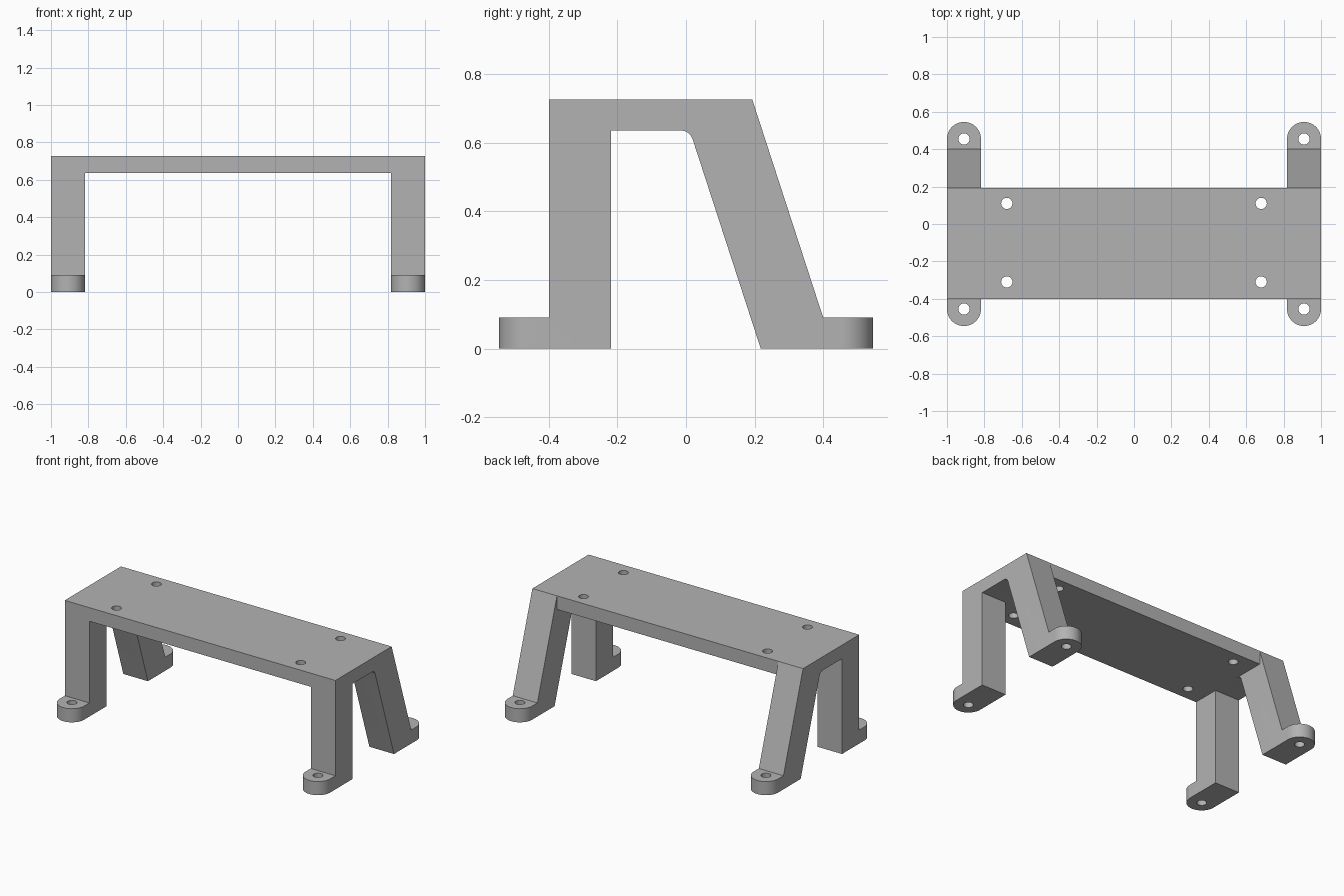
import bpy, bmesh, math
from mathutils import Vector

cube = bpy.data.objects.get("Cube")
if cube:
    bpy.data.objects.remove(cube, do_unlink=True)

T = 1 / 11               # plate and foot thickness, also the foot radius
TOP = 8 * T              # overall height
FOOT_Y = 5 * T           # distance of the foot centres from the middle
LEG_X = 1 - T            # centre line of the legs
FRONT, BACK = -0.4, 0.193

grey = bpy.data.materials.new("plain grey")
grey.use_nodes = True
grey.diffuse_color = (0.45, 0.45, 0.45, 1)
grey.node_tree.nodes["Principled BSDF"].inputs["Base Color"].default_value = grey.diffuse_color


def prism(name, points, push):
    """Extrude a closed outline along the push vector."""
    bm = bmesh.new()
    face = bm.faces.new([bm.verts.new(p) for p in points])
    moved = bmesh.ops.extrude_face_region(bm, geom=[face])["geom"]
    bmesh.ops.translate(bm, vec=push, verts=[v for v in moved if isinstance(v, bmesh.types.BMVert)])
    bmesh.ops.recalc_face_normals(bm, faces=bm.faces)
    mesh = bpy.data.meshes.new(name)
    bm.to_mesh(mesh)
    bm.free()
    mesh.materials.append(grey)
    obj = bpy.data.objects.new(name, mesh)
    bpy.context.collection.objects.link(obj)
    return obj


def arc(x, y, radius, start, end, steps, z=-0.2):
    angles = [math.radians(start + (end - start) * i / steps) for i in range(steps + 1)]
    return [(x + radius * math.cos(a), y + radius * math.sin(a), z) for a in angles]


def combine(target, other, operation):
    """Apply a boolean and discard the helper."""
    other.hide_render = True
    mod = target.modifiers.new(operation.title(), 'BOOLEAN')
    mod.operation, mod.object, mod.solver = operation, other, 'EXACT'
    bpy.context.view_layer.objects.active = target
    bpy.ops.object.modifier_apply(modifier=mod.name)
    bpy.data.objects.remove(other, do_unlink=True)


# Side profile: upright front leg, slanted rear leg, filleted inner rear corner
corner = Vector((0.011, TOP - T))
start = corner - Vector((0.029, 0))
end = corner + Vector((0.31, -0.95)) * 0.029
fillet = [start.lerp(corner, t).lerp(corner.lerp(end, t), t) for t in [i / 8 for i in range(9)]]
reach = FOOT_Y + T
profile = [(-reach, 0), (FRONT + 2 * T, 0), (FRONT + 2 * T, TOP - T), *fillet,
           (0.218, 0), (reach, 0), (reach, T), (-FRONT, T), (BACK, TOP), (FRONT, TOP),
           (FRONT, T), (-reach, T)]


def side_frame(side, name):
    x = side * LEG_X
    frame = prism(name, [(x - T, y, z) for y, z in profile], (2 * T, 0, 0))
    # Round the feet in plan
    plan = arc(x, FOOT_Y, T, 0, 180, 32) + arc(x, -FOOT_Y, T, 180, 360, 32)
    combine(frame, prism("foot_rounding", plan, (0, 0, 1.2)), 'INTERSECT')
    return frame


# Bench body: both side frames joined by the top plate
body = side_frame(-1, "mounting_stand")
combine(body, side_frame(1, "left_frame"), 'UNION')
plate = [(x, y, TOP - T) for x, y in
         ((-LEG_X, FRONT), (LEG_X, FRONT), (LEG_X, BACK), (-LEG_X, BACK))]
combine(body, prism("top_plate", plate, (0, 0, T)), 'UNION')

# Screw holes through the feet and the plate
for side in (-1, 1):
    for x, y, low, high in ((LEG_X, FOOT_Y, -0.1, 0.2), (LEG_X, -FOOT_Y, -0.1, 0.2),
                            (0.68, 0.11, 0.5, 0.9), (0.68, -0.31, 0.5, 0.9)):
        ring = arc(side * x, y, 0.03, 0, 360, 32, low)[:-1]
        combine(body, prism("screw_hole", ring, (0, 0, high - low)), 'DIFFERENCE')

body.select_set(True)
bpy.context.view_layer.objects.active = body
bpy.ops.object.shade_smooth_by_angle(angle=math.radians(30))
